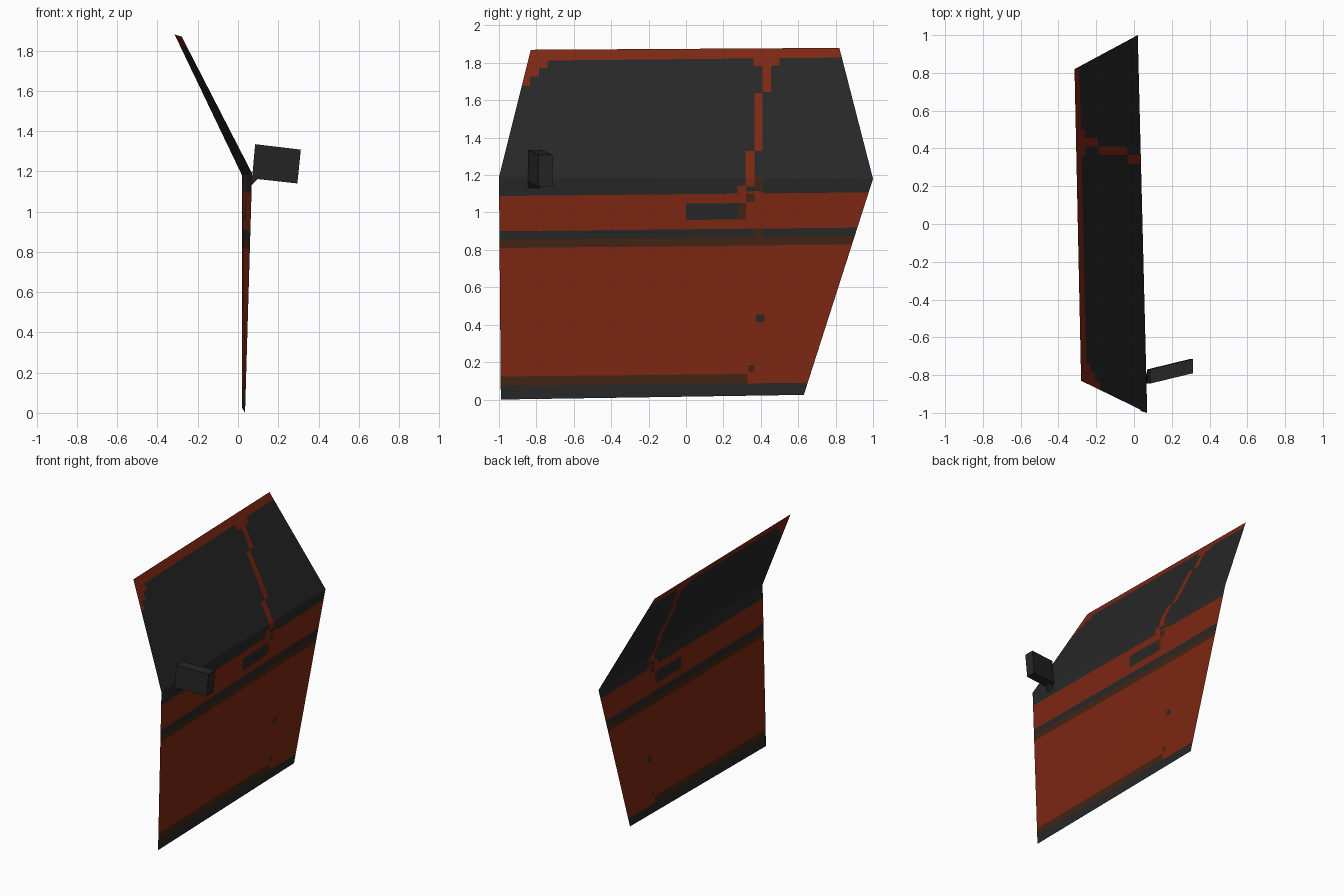
import bpy, bmesh
from mathutils import Vector

if "Cube" in bpy.data.objects:
    bpy.data.objects.remove(bpy.data.objects["Cube"])


def material(name, rgb):
    m = bpy.data.materials.new(name)
    m.diffuse_color = (*rgb, 1)
    m.use_nodes = True
    m.node_tree.nodes["Principled BSDF"].inputs["Base Color"].default_value = m.diffuse_color
    return m


RED, BLACK, BROWN = 0, 1, 2
mats = [material("rust_red_paint", (0.205, 0.020, 0.0065)),
        material("black_trim", (0.0203, 0.0203, 0.0203)),
        material("dark_brown_edge", (0.054, 0.0185, 0.0065))]

SLOPE = 0.01  # the painted lines rise slightly towards the rear

# Horizontal colour bands: upper limit, colour (bottom to top)
bands = [(0.083, BLACK), (0.133, BROWN), (0.82, RED), (0.865, BROWN),
         (0.91, BLACK), (1.098, RED), (1.82, BLACK), (9, RED)]

# Rectangular details: y0, y1, z0, z1, colour
patches = [
    (0.33, 1.1, 0.083, 0.133, RED),        # rear end of the sill line
    (0.335, 0.365, 0.145, 0.18, BROWN),    # lower spots
    (0.375, 0.42, 0.41, 0.45, BLACK),
    (0.365, 0.41, 0.865, 0.91, BROWN),
    (0.0, 0.28, 0.96, 1.047, BLACK),       # door handle
    (0.28, 0.32, 0.96, 1.047, BROWN),
    (0.32, 0.365, 1.052, 1.098, BROWN),    # foot of the window divider
    (0.275, 0.32, 1.098, 1.14, RED),
    (0.32, 0.41, 1.098, 1.11, RED),
    (0.317, 0.365, 1.135, 1.325, RED),     # stepped window divider
    (0.365, 0.41, 1.12, 1.185, BROWN),
    (0.365, 0.41, 1.325, 1.635, RED),
    (0.41, 0.455, 1.64, 1.82, RED),
    (0.36, 0.41, 1.78, 1.82, RED),
    (0.455, 0.50, 1.78, 1.82, RED),
    (-1, -0.835, 1.685, 1.82, RED),        # stepped front window corner
    (-0.835, -0.785, 1.735, 1.82, RED),
    (-0.785, -0.74, 1.78, 1.82, RED),
]

# Door sheet: lower skin and leaning window frame
bm = bmesh.new()
belt_f = bm.verts.new((0.07, -1.0, 1.19))
belt_r = bm.verts.new((0.02, 1.0, 1.18))
sill_f = bm.verts.new((0.035, -0.99, 0.0))
sill_r = bm.verts.new((0.02, 0.63, 0.025))
top_f = bm.verts.new((-0.28, -0.83, 1.87))
top_r = bm.verts.new((-0.315, 0.82, 1.88))
for f in [(sill_f, sill_r, belt_r), (sill_f, belt_r, belt_f),
          (belt_f, belt_r, top_r), (belt_f, top_r, top_f)]:
    bm.faces.new(f)


def cut(co, no):
    bmesh.ops.bisect_plane(bm, geom=bm.verts[:] + bm.edges[:] + bm.faces[:],
                           dist=1e-5, plane_co=co, plane_no=no)


heights = {b[0] for b in bands if b[0] < 2} | {h for p in patches for h in p[2:4]}
for h in sorted(heights):
    cut((0, 0, h), Vector((0, -SLOPE, 1)).normalized())
for y in sorted({v for p in patches for v in p[:2] if abs(v) < 1}):
    cut((0, y, 0), (0, 1, 0))

# Colour each face by its position
for f in bm.faces:
    c = f.calc_center_median()
    w = c.z - SLOPE * c.y
    f.material_index = next(col for top, col in bands if w < top)
    for y0, y1, z0, z1, col in patches:
        if y0 < c.y < y1 and z0 < w < z1:
            f.material_index = col


def finish(name, bm, materials):
    me = bpy.data.meshes.new(name)
    bm.to_mesh(me)
    bm.free()
    for m in materials:
        me.materials.append(m)
    ob = bpy.data.objects.new(name, me)
    bpy.context.collection.objects.link(ob)
    return ob


finish("door_panel", bm, mats)


def prism(name, profile, depth):
    """Extrude a front-facing profile towards the rear."""
    b = bmesh.new()
    front = [b.verts.new(p) for p in profile]
    back = [b.verts.new(Vector(p) + Vector(depth)) for p in profile]
    b.faces.new(front)
    b.faces.new(back[::-1])
    n = len(front)
    for i in range(n):
        b.faces.new((front[i], back[i], back[(i + 1) % n], front[(i + 1) % n]))
    bmesh.ops.recalc_face_normals(b, faces=b.faces[:])
    return finish(name, b, [mats[BLACK]])


# Side mirror housing and its small bracket
prism("side_mirror", [(0.085, -0.845, 1.335), (0.07, -0.845, 1.165),
                      (0.295, -0.79, 1.14), (0.312, -0.79, 1.308)], (0, 0.075, 0))
prism("mirror_bracket", [(0.068, -0.845, 1.18), (0.066, -0.845, 1.13),
                         (0.1, -0.838, 1.165)], (0, 0.06, 0))
